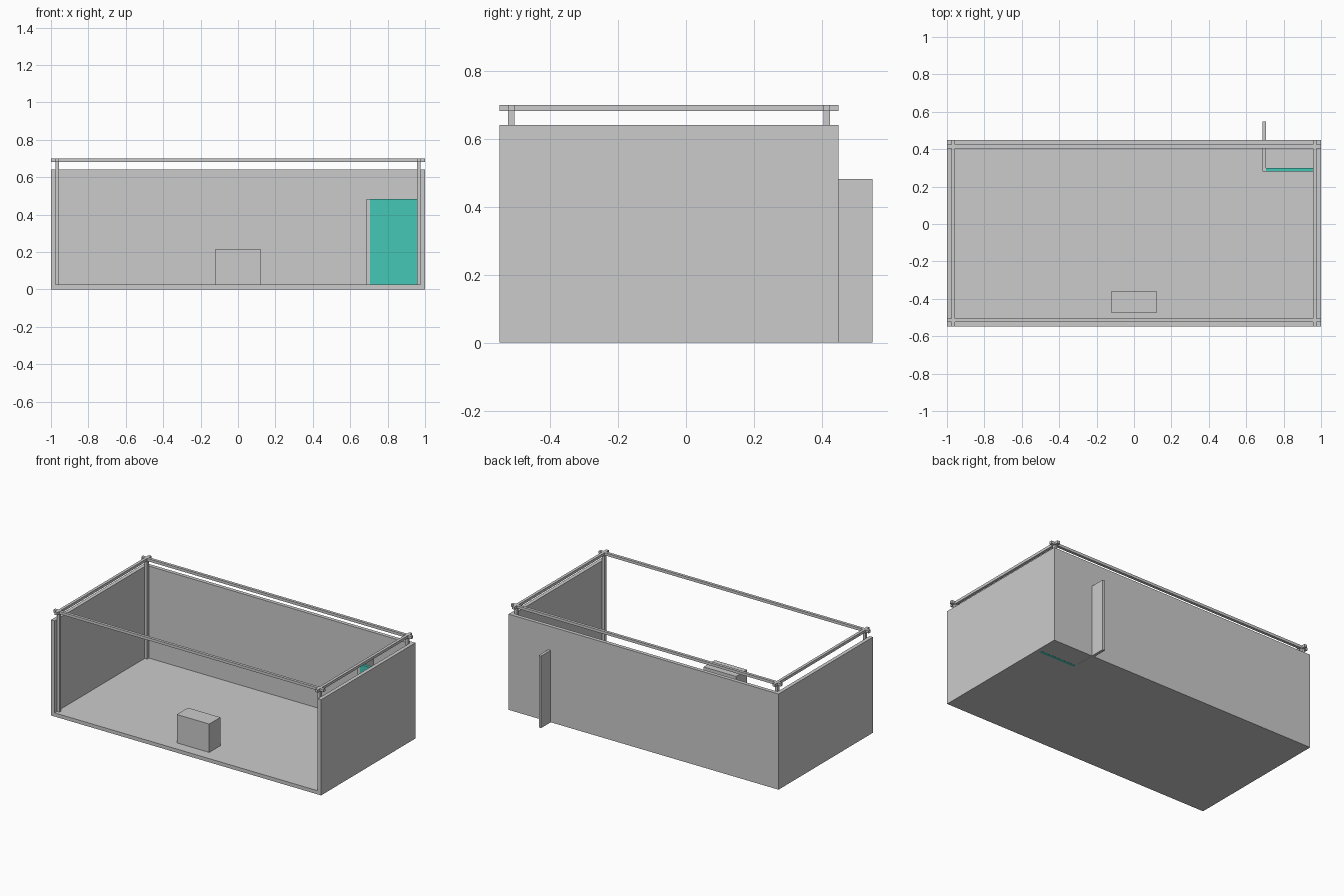
import bpy

if "Cube" in bpy.data.objects:
    bpy.data.objects.remove(bpy.data.objects["Cube"])


def material(name, rgb):
    m = bpy.data.materials.new(name)
    m.diffuse_color = (*rgb, 1.0)
    m.use_nodes = True
    m.node_tree.nodes["Principled BSDF"].inputs["Base Color"].default_value = m.diffuse_color
    return m


GREY = material("light grey", (0.6, 0.6, 0.6))
TEAL = material("teal", (0.06, 0.57, 0.47))


def box(name, x, y, z, mat=GREY):
    """Box from (min, max) extents on each axis."""
    bpy.ops.mesh.primitive_cube_add(size=1)
    o = bpy.context.object
    o.name = name
    for v in o.data.vertices:
        v.co = [r[0] if c < 0 else r[1] for c, r in zip(v.co, (x, y, z))]
    o.data.materials.append(mat)
    return o


# Main dimensions
T = 0.025                  # wall and floor thickness
Y0, Y1 = -0.549, 0.449     # room depth
WALL_TOP, RAIL_TOP = 0.641, 0.70
R = 0.019                  # rail and post width

# Floor and walls, open at the front
box("floor", (-1, 1), (Y0, Y1), (0.0005, T))
box("back_wall", (-1, 1), (Y1 - T, Y1), (0.0005, WALL_TOP))
box("left_wall", (-1, -1 + T), (Y0, Y1 - T), (T, WALL_TOP))
box("right_wall", (1 - T, 1), (Y0, Y1 - T), (T, WALL_TOP))

# Corner posts and the overhead rail frame
xs = {"left": (-1 + T, -1 + T + R), "right": (1 - T - R, 1 - T)}
ys = {"front": (Y0 + T, Y0 + T + R), "back": (Y1 - T - R, Y1 - T)}
for ny, y in ys.items():
    box(f"{ny}_rail", (-1, 1), y, (RAIL_TOP - 0.018, RAIL_TOP))
    for nx, x in xs.items():
        box(f"{ny}_{nx}_post", x, y, (T, RAIL_TOP))
for nx, x in xs.items():
    box(f"{nx}_rail", x, (Y0, Y1), (RAIL_TOP - 0.018, RAIL_TOP))

# Corner booth: side partition running out through the back wall, teal front panel
box("partition", (0.688, 0.706), (0.28, 0.549), (0, 0.482))
box("teal_panel", (0.706, 1 - T), (0.28, 0.30), (0, 0.482), TEAL)

# Counter block near the open front
box("counter", (-0.12, 0.12), (-0.476, -0.358), (T, 0.215))
